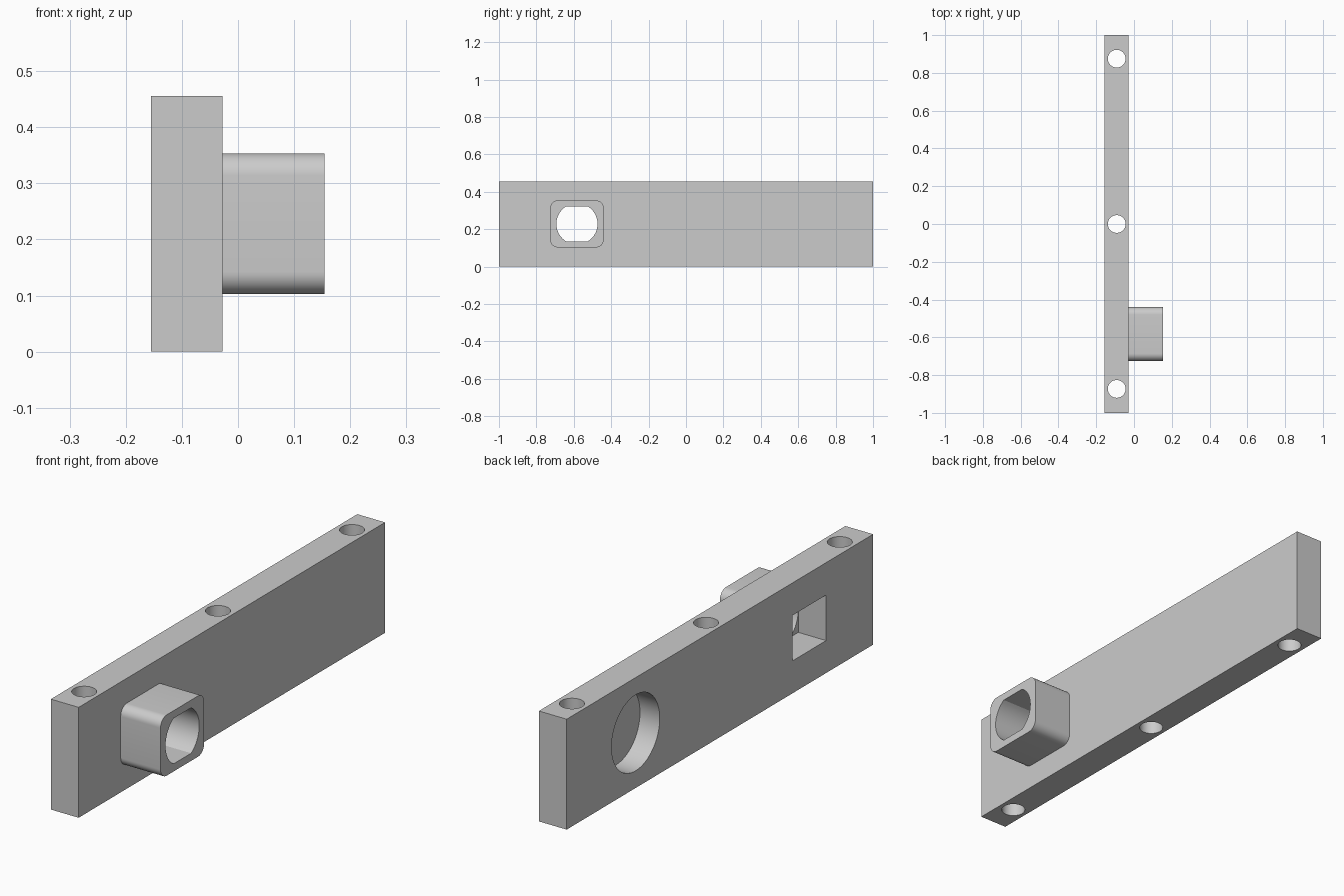
import bpy
import bmesh
from math import sin, cos, pi, asin, radians
from mathutils import Vector

cube = bpy.data.objects.get("Cube")
if cube:
    bpy.data.objects.remove(cube, do_unlink=True)

grey = bpy.data.materials.new("light grey")
grey.use_nodes = True
colour = (0.6, 0.6, 0.6, 1)
grey.diffuse_color = colour
grey.node_tree.nodes["Principled BSDF"].inputs["Base Color"].default_value = colour

# Main dimensions
BACK, FACE, TIP = -0.155, -0.028, 0.154
HEIGHT = 0.456
MID = HEIGHT / 2
BOSS_Y = -0.583
OVER = 0.02


def arc(cx, cy, r, start, end, steps):
    return [(cx + r * cos(start + (end - start) * i / steps),
             cy + r * sin(start + (end - start) * i / steps))
            for i in range(steps + 1)]


def circle(cx, cy, r, steps=64):
    return arc(cx, cy, r, 0, 2 * pi, steps)[:-1]


def rectangle(cx, cy, w, h):
    return [(cx + sx * w / 2, cy + sy * h / 2)
            for sx, sy in ((-1, -1), (1, -1), (1, 1), (-1, 1))]


def rounded_rectangle(cx, cy, w, h, r):
    points = []
    for k, (sx, sy) in enumerate(((1, 1), (-1, 1), (-1, -1), (1, -1))):
        points += arc(cx + sx * (w / 2 - r), cy + sy * (h / 2 - r), r,
                      k * pi / 2, (k + 1) * pi / 2, 10)
    return points


def double_flat(cx, cy, r, half):
    a = asin(half / r)
    return arc(cx, cy, r, -a, a, 20) + arc(cx, cy, r, pi - a, pi + a, 20)


def prism(name, profile, start, end, axis="X"):
    """Extrude a profile along X (profile is y, z) or Z (profile is x, y)."""
    bm = bmesh.new()
    if axis == "X":
        verts = [bm.verts.new((start, a, b)) for a, b in profile]
        move = Vector((end - start, 0, 0))
    else:
        verts = [bm.verts.new((a, b, start)) for a, b in profile]
        move = Vector((0, 0, end - start))
    face = bm.faces.new(verts)
    out = bmesh.ops.extrude_face_region(bm, geom=[face])
    bmesh.ops.translate(bm, vec=move, verts=[
        v for v in out["geom"] if isinstance(v, bmesh.types.BMVert)])
    bmesh.ops.recalc_face_normals(bm, faces=bm.faces)
    mesh = bpy.data.meshes.new(name)
    bm.to_mesh(mesh)
    bm.free()
    mesh.materials.append(grey)
    obj = bpy.data.objects.new(name, mesh)
    bpy.context.collection.objects.link(obj)
    return obj


def activate(obj):
    bpy.ops.object.select_all(action="DESELECT")
    obj.select_set(True)
    bpy.context.view_layer.objects.active = obj


def cut(obj, cutter):
    cutter.hide_render = True
    mod = obj.modifiers.new("cut", "BOOLEAN")
    mod.operation = "DIFFERENCE"
    mod.solver = "EXACT"
    mod.object = cutter
    activate(obj)
    bpy.ops.object.modifier_apply(modifier=mod.name)
    bpy.data.objects.remove(cutter, do_unlink=True)


# Long flat bar
bar = prism("bar", rectangle(0, MID, 2, HEIGHT), BACK, FACE)

# Vertical bolt holes
for y in (-0.873, 0, 0.875):
    cut(bar, prism("bolt_cutter", circle((BACK + FACE) / 2, y, 0.047),
                   -OVER, HEIGHT + OVER, "Z"))

# Round blind pocket in the back
cut(bar, prism("pocket_cutter", circle(0.55, MID, 0.157), BACK - OVER, BACK + 0.09))

# Rectangular opening behind the boss
cut(bar, prism("opening_cutter", rectangle(BOSS_Y, MID, 0.22, 0.188),
               BACK - OVER, FACE + OVER))

# Rounded boss with a double-flat bore
boss = prism("boss", rounded_rectangle(BOSS_Y, MID, 0.285, 0.251, 0.04), FACE, TIP)
cut(boss, prism("bore_cutter", double_flat(BOSS_Y, MID, 0.11, 0.094),
                FACE - OVER, TIP + OVER))

for obj in (bar, boss):
    activate(obj)
    bpy.ops.object.shade_smooth_by_angle(angle=radians(30))
